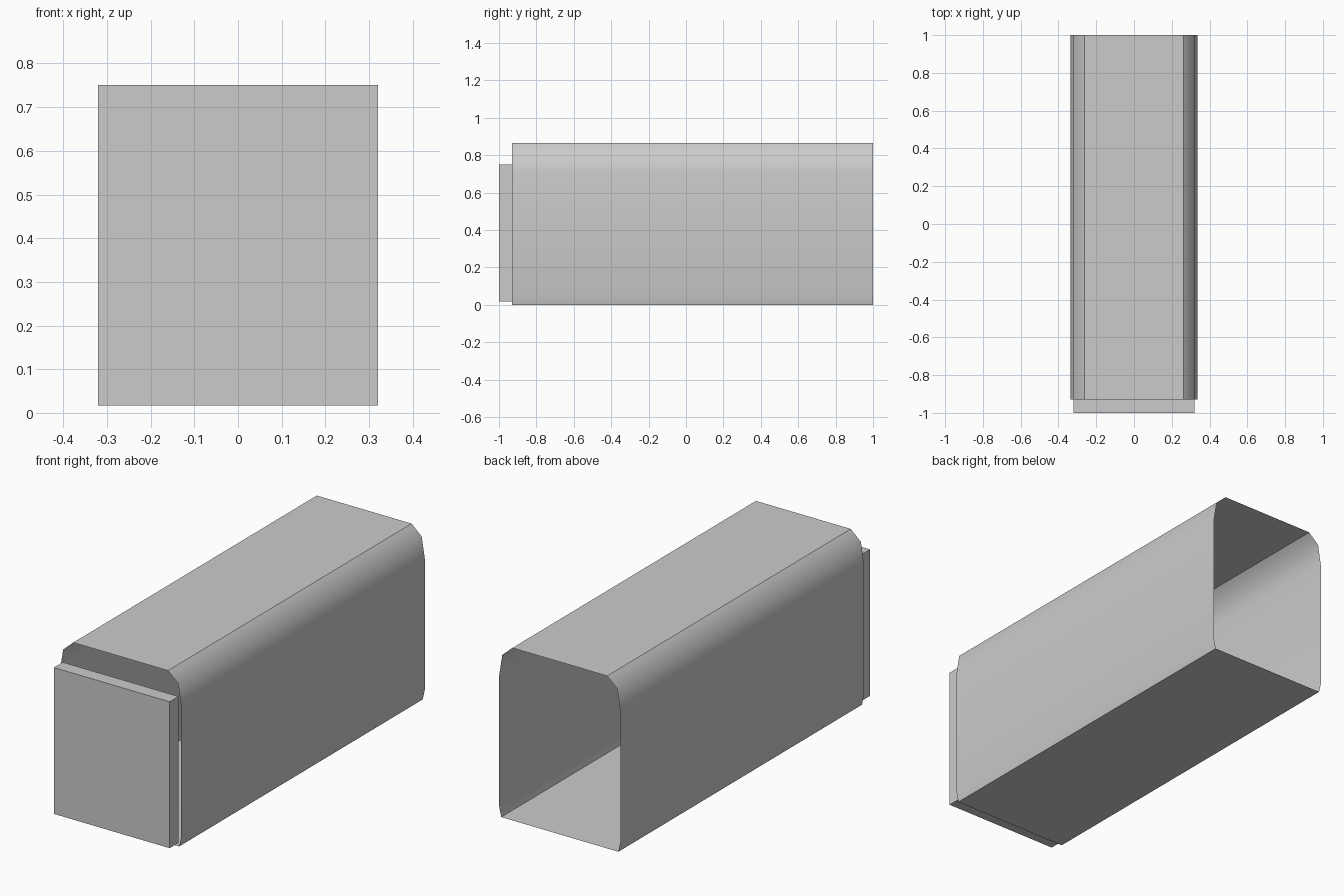
import bpy, bmesh

cube = bpy.data.objects.get("Cube")
if cube:
    bpy.data.objects.remove(cube, do_unlink=True)

FRONT, BACK, JOINT = -1.0, 1.0, -0.93

grey = bpy.data.materials.new("plain grey")
grey.use_nodes = True
colour = (0.6, 0.6, 0.6, 1)
grey.diffuse_color = colour
grey.node_tree.nodes["Principled BSDF"].inputs["Base Color"].default_value = colour


def add_object(name, bm):
    mesh = bpy.data.meshes.new(name)
    bm.to_mesh(mesh)
    bm.free()
    mesh.materials.append(grey)
    obj = bpy.data.objects.new(name, mesh)
    bpy.context.collection.objects.link(obj)
    return obj


# Open sleeve: half profile from bottom to top, mirrored, swept along y
half = [(0.325, 0), (0.336, 0.05), (0.336, 0.71), (0.319, 0.815), (0.263, 0.865)]
profile = half + [(-x, z) for x, z in reversed(half)]
bm = bmesh.new()
rings = [[bm.verts.new((x, y, z)) for x, z in profile] for y in (JOINT, BACK)]
for i in range(len(profile)):
    j = (i + 1) % len(profile)
    bm.faces.new((rings[0][i], rings[0][j], rings[1][j], rings[1][i]))
bmesh.ops.recalc_face_normals(bm, faces=bm.faces)
bm.normal_update()

# Rounded sides are smooth; the flat top and bottom keep crisp borders
for face in bm.faces:
    face.smooth = True
    if face.normal.z ** 2 > 0.99:
        for edge in face.edges:
            edge.smooth = False
# Outward facing
if max(bm.faces, key=lambda f: f.calc_center_median().z).normal.z < 0:
    bmesh.ops.reverse_faces(bm, faces=bm.faces)
add_object("sleeve", bm)

# Flat rectangular end block in front of the sleeve
bm = bmesh.new()
bmesh.ops.create_cube(bm, size=1)
bmesh.ops.scale(bm, verts=bm.verts, vec=(0.642, JOINT - FRONT, 0.734))
bmesh.ops.translate(bm, verts=bm.verts, vec=(0, (FRONT + JOINT) / 2, 0.384))
add_object("front_block", bm)
